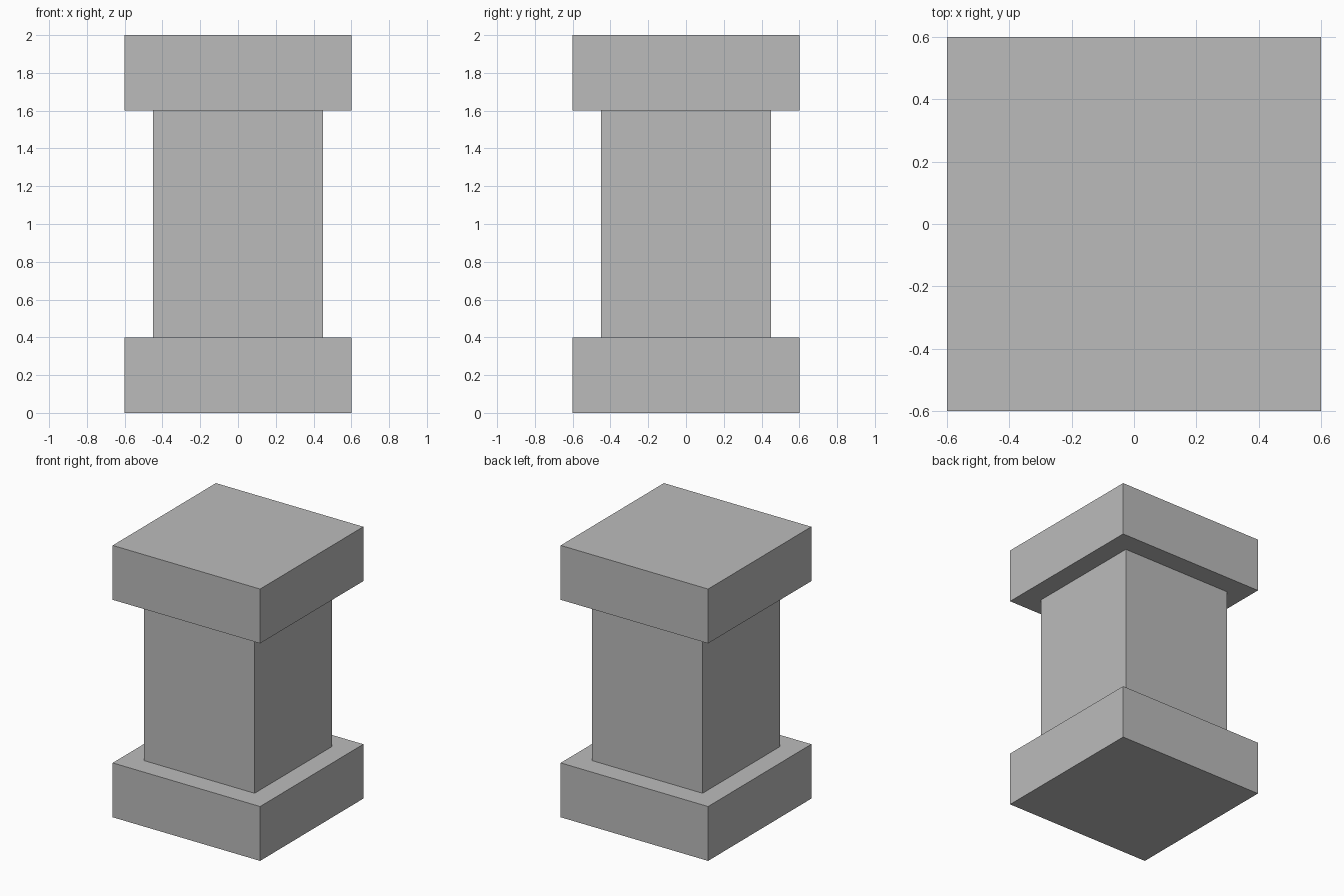
import bpy

if "Cube" in bpy.data.objects:
    bpy.data.objects.remove(bpy.data.objects["Cube"])

# Single stone colour
stone = bpy.data.materials.new("grey_stone")
stone.diffuse_color = (0.5, 0.5, 0.5, 1.0)
stone.use_nodes = True
stone.node_tree.nodes["Principled BSDF"].inputs["Base Color"].default_value = stone.diffuse_color


def block(name, width, z_low, z_high):
    """Square block centred on the z axis, between two heights."""
    bpy.ops.mesh.primitive_cube_add(size=1, location=(0, 0, (z_low + z_high) / 2))
    obj = bpy.context.object
    obj.name = name
    obj.scale = (width, width, z_high - z_low)
    bpy.ops.object.transform_apply(location=False, rotation=False, scale=True)
    obj.data.materials.append(stone)
    return obj


# Plinth, shaft and cap of the pillar
block("base", 1.2, 0.0, 0.4)
block("shaft", 0.9, 0.4, 1.6)
block("cap", 1.2, 1.6, 2.0)
